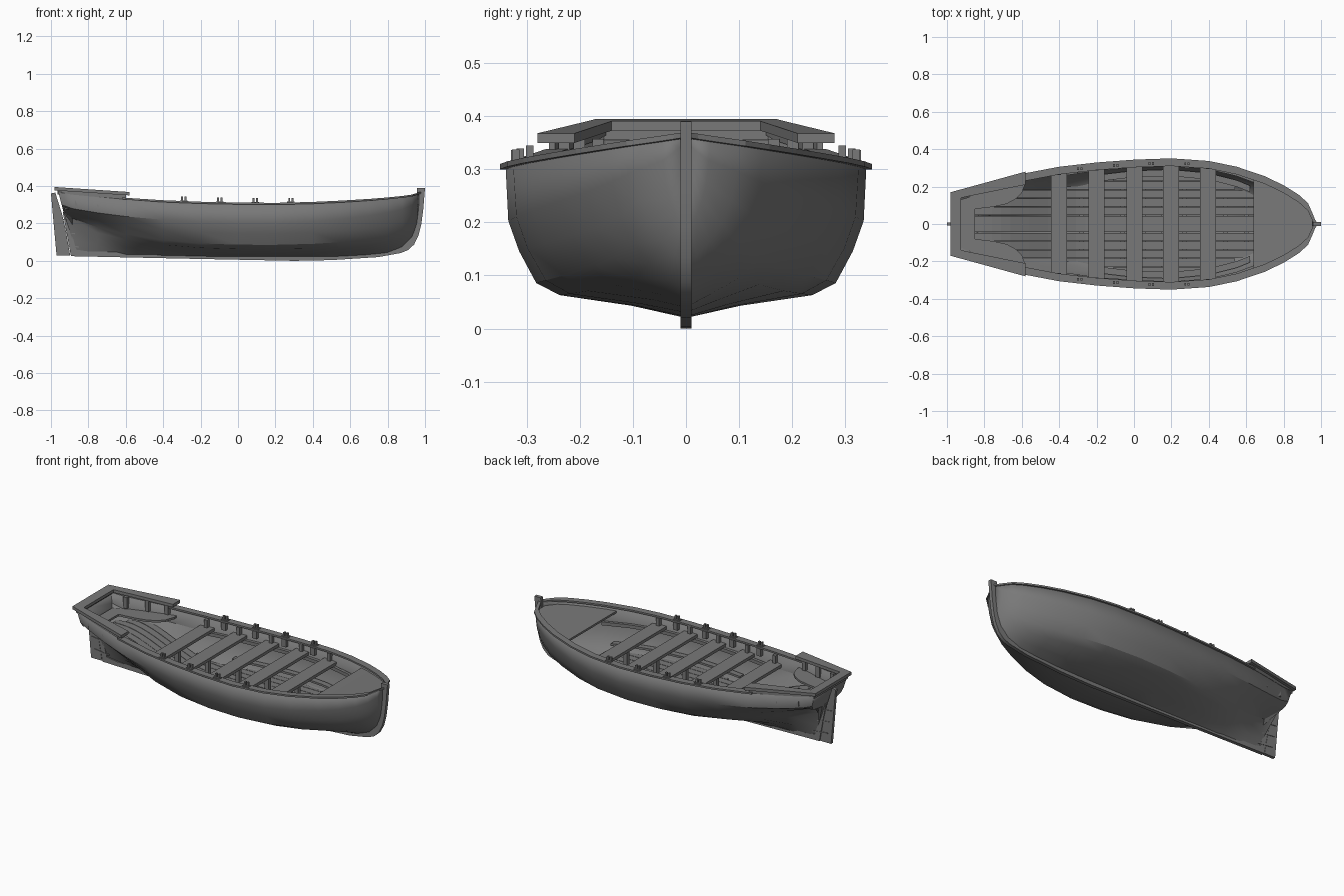
import bpy, math

cube = bpy.data.objects.get("Cube")
if cube:
    bpy.data.objects.remove(cube, do_unlink=True)

grey = bpy.data.materials.new("weathered grey")
grey.use_nodes = True
grey.diffuse_color = (0.19, 0.19, 0.19, 1)
bsdf = grey.node_tree.nodes["Principled BSDF"]
bsdf.inputs["Base Color"].default_value = (0.19, 0.19, 0.19, 1)
bsdf.inputs["Roughness"].default_value = 0.8

# Hull stations: x, half beam, sheer z, keel z, profile weights (mid, bow, stern, transom)
STATIONS = [
    (-.93, .158, .370, .25, 0, 0, 0, 1), (-.885, .178, .358, .03, 0, 0, 1, 0),
    (-.75, .218, .345, .028, .33, 0, .67, 0), (-.60, .257, .333, .026, .6, 0, .4, 0),
    (-.40, .295, .320, .024, .83, 0, .17, 0), (-.20, .318, .312, .022, .96, 0, .04, 0),
    (0, .333, .308, .02, 1, 0, 0, 0), (.20, .340, .306, .02, 1, 0, 0, 0),
    (.40, .326, .311, .02, .88, .12, 0, 0), (.55, .295, .318, .022, .7, .3, 0, 0),
    (.70, .244, .327, .03, .45, .55, 0, 0), (.80, .196, .335, .04, .25, .75, 0, 0),
    (.88, .146, .343, .07, .1, .9, 0, 0), (.93, .101, .350, .12, 0, 1, 0, 0),
    (.955, .045, .358, .18, 0, 1, 0, 0), (.968, .012, .363, .27, 0, 1, 0, 0)]
PROFILES = [
    [(0, 0), (.3, .08), (.7, .15), (.83, .23), (.925, .44), (.985, .64), (1, 1)],
    [(0, 0), (.2, .08), (.45, .2), (.67, .34), (.85, .53), (.95, .77), (1, 1)],
    [(0, 0), (.055, .25), (.065, .5), (.12, .60), (.53, .67), (.92, .76), (1, 1)],
    [(0, 0), (.22, .03), (.45, .07), (.68, .12), (.86, .2), (.95, .42), (1, 1)]]


def station(x):
    x = min(max(x, STATIONS[0][0]), STATIONS[-1][0])
    for a, b in zip(STATIONS, STATIONS[1:]):
        if x <= b[0]:
            t = (x - a[0]) / (b[0] - a[0])
            return [p + (q - p) * t for p, q in zip(a, b)]


def section(x):
    _, b, zs, zk, *weights = station(x)
    out = []
    for points in zip(*PROFILES):
        y, h = [sum(w * p[i] for w, p in zip(weights, points)) for i in (0, 1)]
        out.append((y * b, zk + h * (zs - zk)))
    return out


def half_width(x, z):
    pts = section(x)
    for (y0, z0), (y1, z1) in zip(pts, pts[1:]):
        if z0 <= z <= z1:
            return y0 + (y1 - y0) * (z - z0) / max(z1 - z0, 1e-6)
    return 0 if z < pts[0][1] else pts[-1][0]


def make(name, verts, faces, mirror=False, smooth=None):
    mesh = bpy.data.meshes.new(name)
    mesh.from_pydata(verts, [], faces)
    mesh.materials.append(grey)
    ob = bpy.data.objects.new(name, mesh)
    bpy.context.collection.objects.link(ob)
    if mirror:
        mod = ob.modifiers.new("Mirror", 'MIRROR')
        mod.use_axis = (False, True, False)
    if smooth:
        bpy.ops.object.select_all(action='DESELECT')
        ob.select_set(True)
        bpy.context.view_layer.objects.active = ob
        bpy.ops.object.shade_smooth_by_angle(angle=math.radians(smooth))
    return ob


def beam(name, rows, mirror=True):
    """Loft of rectangles; each row is x, inner y, outer y, bottom z, top z."""
    verts, faces = [], []
    for x, y0, y1, z0, z1 in rows:
        verts += [(x, y0, z0), (x, y1, z0), (x, y1, z1), (x, y0, z1)]
    for i in range(len(rows) - 1):
        for j in range(4):
            k = (j + 1) % 4
            faces.append((4*i + k, 4*i + 4 + k, 4*i + 4 + j, 4*i + j))
    n = 4 * len(rows) - 4
    faces += [(3, 2, 1, 0), (n, n + 1, n + 2, n + 3)]
    return make(name, verts, faces, mirror)


def block(name, x0, x1, y0, y1, z0, z1, mirror=True):
    return beam(name, [(x0, y0, y1, z0, z1), (x1, y0, y1, z0, z1)], mirror)


def plate(name, outline, half):
    """Side-view outline (x, z) given thickness across y."""
    n = len(outline)
    verts = [(x, s * half, z) for s in (-1, 1) for x, z in outline]
    faces = [tuple(range(n)), tuple(range(2*n - 1, n - 1, -1))]
    faces += [((i + 1) % n, i, n + i, n + (i + 1) % n) for i in range(n)]
    return make(name, verts, faces, smooth=30)


# Hull shell with raked transom
verts, faces = [], []
for i, s in enumerate(STATIONS):
    pts = section(s[0])
    for y, z in [(-y, z) for y, z in pts[:0:-1]] + pts:
        rake = .26 * (z - .25) if i == 0 else 0
        verts.append((s[0] - rake, y, z))
n = 2 * len(pts) - 1
for i in range(len(STATIONS) - 1):
    for j in range(n - 1):
        a = i * n + j
        faces.append((a, a + 1, a + n + 1, a + n))
faces.append(tuple(range(n - 1, -1, -1)))
hull = make("hull", verts, faces, smooth=28)
shell = hull.modifiers.new("Planking", 'SOLIDIFY')
shell.thickness = .007
shell.offset = -1

# Keel, stem and sternpost in one profile
plate("keel_and_stem", [
    (-.893, .025), (-.3, .012), (.3, 0), (.5, .004), (.75, .02), (.87, .042),
    (.91, .058), (.942, .088), (.965, .135), (.98, .195), (.99, .27), (1, .39),
    (.958, .39), (.955, .27), (.93, .16), (.88, .09), (.8, .06), (.7, .045),
    (.3, .035), (-.8, .05), (-.865, .06), (-.92, .26), (-.937, .26)], .0105)

# Rudder with straps
plate("rudder", [(-.97, .028), (-1, .36), (-.977, .365), (-.963, .32),
                 (-.942, .255), (-.924, .18), (-.897, .028)], .009)
for i, z in enumerate((.075, .145, .215)):
    x = -.885 - .2 * z
    plate(f"rudder_strap_{i}", [(x - .05, z + .008), (x + .05, z - .004),
                                (x + .05, z + .002), (x - .05, z + .014)], .0125)

# Gunwale
xs = [s[0] for s in STATIONS]
rows = []
for x in [-.62] + xs[3:]:
    _, b, zs = station(x)[:3]
    rows.append((x, max(b - .03, 0), b + .011, zs - .006, zs + .004))
rows.append((.978, 0, .010, .359, .369))
beam("gunwale", rows)

# Inner stringer along the side
rows = []
for x in xs[4:11]:
    w = half_width(x, .212) - .010
    rows.append((x, w - .018, w, .215, .235))
beam("side_stringer", rows)

# Raised stern rail, its side boards, top board and posts
beam("stern_rail", [(-.98, 0, .170, .377, .395), (-.926, 0, .185, .373, .391),
                    (-.925, .140, .185, .373, .391), (-.58, .210, .280, .350, .368)])
rows = []
for x in (-.955, -.885, -.75, -.6):
    b, zs = station(x)[1:3]
    rail = .375 - (x + .98) * .0675
    rows.append((x, b - .010, b + .001, zs - .004, rail + .004))
beam("stern_side_board", rows)
block("transom_top_board", -.965, -.945, 0, .157, .355, .380)
for i, x in enumerate((-.86, -.74, -.63)):
    b = station(x)[1]
    block(f"stern_post_{i}", x - .012, x + .012, b - .03, b - .009, .290, .357)

# Stern bench, U-shaped around the footwell
rows = []
for x, y in ((-.925, 0), (-.885, 0), (-.851, 0), (-.85, .08), (-.75, .092),
             (-.68, .108), (-.63, .135), (-.60, .165), (-.58, .22)):
    rows.append((x, y, half_width(x, .274) - .009, .274, .286))
beam("stern_bench", rows)

# Foredeck
rows = []
for x in (.64, .7, .8, .88, .93, .955):
    z = station(x)[2] - .028
    rows.append((x, 0, max(half_width(x, z - .012) - .004, .002), z - .012, z))
beam("foredeck", rows)

# Thwarts with knees and centre supports
for i, x in enumerate((-.4, -.2, .003, .198, .395)):
    beam(f"thwart_{i}", [(x + d, 0, half_width(x + d, .245) - .003, .238, .256)
                         for d in (-.043, .043)])
    w = half_width(x, .29)
    block(f"thwart_knee_{i}", x - .01, x + .01, w - .03, w - .006, .25, .302)
    block(f"thwart_support_{i}", x - .012, x + .012, -.012, .012, .085, .24, False)


# Floorboards rising towards the stern, over cross bearers
def floor_z(x):
    t = min(max((-.25 - x) / .55, 0), 1)
    return .085 + .155 * t * t * (3 - 2 * t)


for k in range(6):
    y = .001 + .046 * k
    rows = []
    for i in range(31):
        x = -.86 + .05 * i
        z = floor_z(x)
        w = half_width(x, z) - .010
        if w > y + .012:
            rows.append((x, y, min(y + .043, w), z, z + .009))
    beam(f"floorboard_{k}", rows)
for i in range(10):
    x = -.39 + .11 * i
    z = floor_z(x)
    block(f"floor_bearer_{i}", x - .012, x + .012, 0,
          half_width(x, z - .014) - .022, z - .012, z - .001)

# Low side boards at the turn of the bilge
rows = []
for x in xs[5:10] + [.62]:
    w = half_width(x, .122) - .010
    rows.append((x, w - .035, w, .125, .137))
beam("bilge_board", rows)

# Thole pins on pads, with blocks under the gunwale
for i, x in enumerate((-.29, -.097, .092, .283)):
    _, b, zs = station(x)[:3]
    block(f"thole_pad_{i}", x - .02, x + .02, b - .024, b + .002, zs, zs + .008)
    block(f"thole_block_{i}", x - .014, x + .014, b - .034, b - .012, zs - .05, zs - .005)
    for side, d in (("aft", -.009), ("fore", .009)):
        block(f"thole_pin_{side}_{i}", x + d - .005, x + d + .005,
              b - .020, b - .006, zs, zs + .029)
